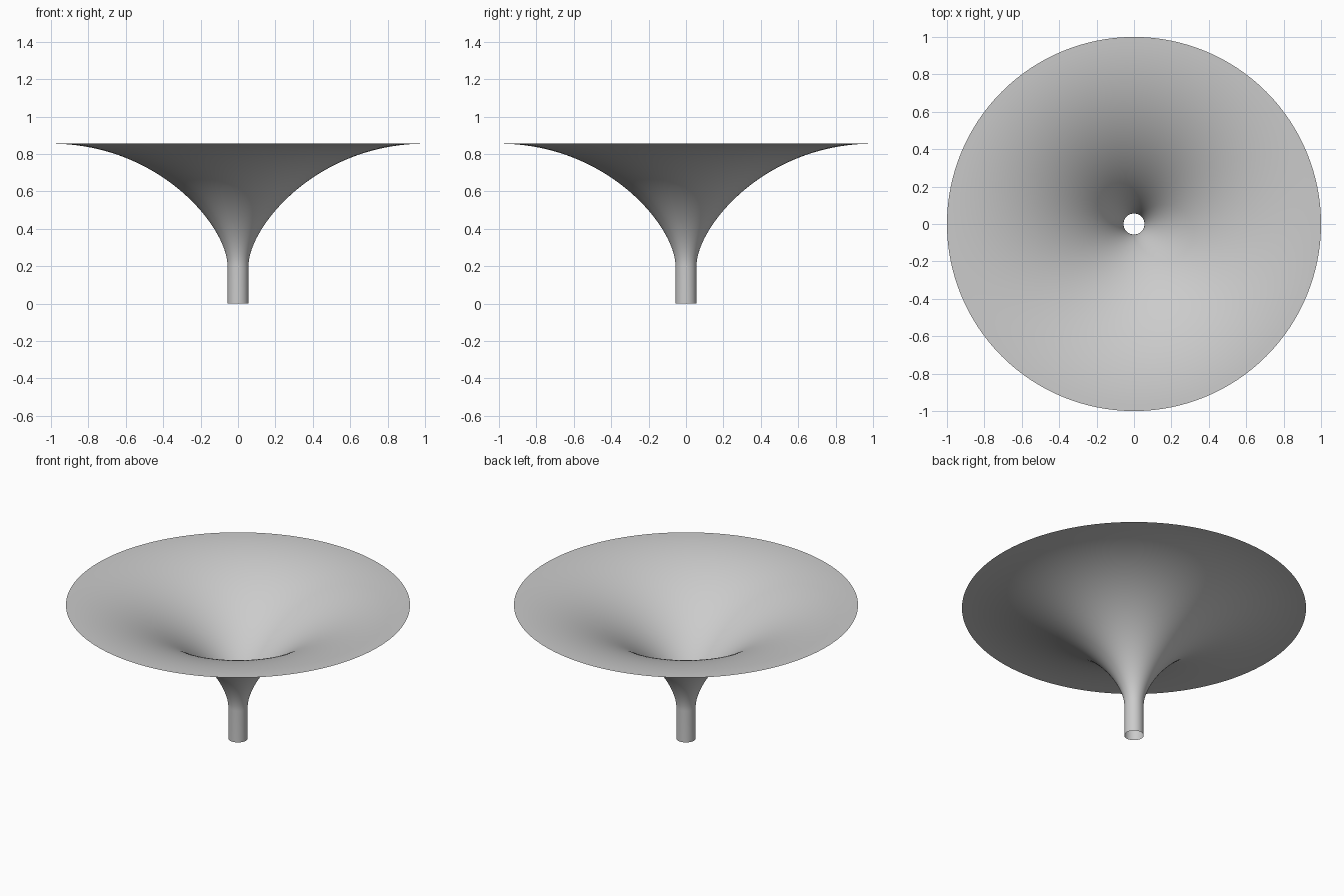
import bpy
import bmesh
import math
from mathutils import Vector
from mathutils.geometry import interpolate_bezier

if "Cube" in bpy.data.objects:
    bpy.data.objects.remove(bpy.data.objects["Cube"], do_unlink=True)

TUBE_R, TUBE_TOP = 0.056, 0.2
RIM_R, RIM_Z = 1.0, 0.855
SIDES, FLARE_STEPS = 128, 48

# Plain grey surface
grey = bpy.data.materials.new("plain_grey")
grey.use_nodes = True
color = (0.6, 0.6, 0.6, 1)
grey.diffuse_color = color
grey.node_tree.nodes["Principled BSDF"].inputs["Base Color"].default_value = color

# Profile: straight spout, then a flare leaving vertically and ending level
flare = interpolate_bezier(
    Vector((TUBE_R, 0, TUBE_TOP)),
    Vector((TUBE_R, 0, TUBE_TOP + 0.21)),
    Vector((RIM_R - 0.58, 0, RIM_Z)),
    Vector((RIM_R, 0, RIM_Z)),
    FLARE_STEPS,
)
profile = [Vector((TUBE_R, 0, 0))] + list(flare)

# Funnel: the open profile spun round the vertical axis as a thin sheet
bm = bmesh.new()
verts = [bm.verts.new(p) for p in profile]
edges = [bm.edges.new(pair) for pair in zip(verts, verts[1:])]
bmesh.ops.spin(bm, geom=verts + edges, cent=(0, 0, 0), axis=(0, 0, 1),
               angle=math.tau, steps=SIDES)
bmesh.ops.remove_doubles(bm, verts=bm.verts, dist=0.0005)
bmesh.ops.recalc_face_normals(bm, faces=bm.faces)

# Face the sheet upward, towards the inside of the bowl
rim_face = max(bm.faces, key=lambda f: f.calc_center_median().z)
if rim_face.normal.z < 0:
    bmesh.ops.reverse_faces(bm, faces=bm.faces)

mesh = bpy.data.meshes.new("flared_funnel")
bm.to_mesh(mesh)
bm.free()
mesh.materials.append(grey)
funnel = bpy.data.objects.new("flared_funnel", mesh)
bpy.context.collection.objects.link(funnel)

bpy.ops.object.select_all(action="DESELECT")
funnel.select_set(True)
bpy.context.view_layer.objects.active = funnel
bpy.ops.object.shade_smooth_by_angle(angle=math.radians(40))
